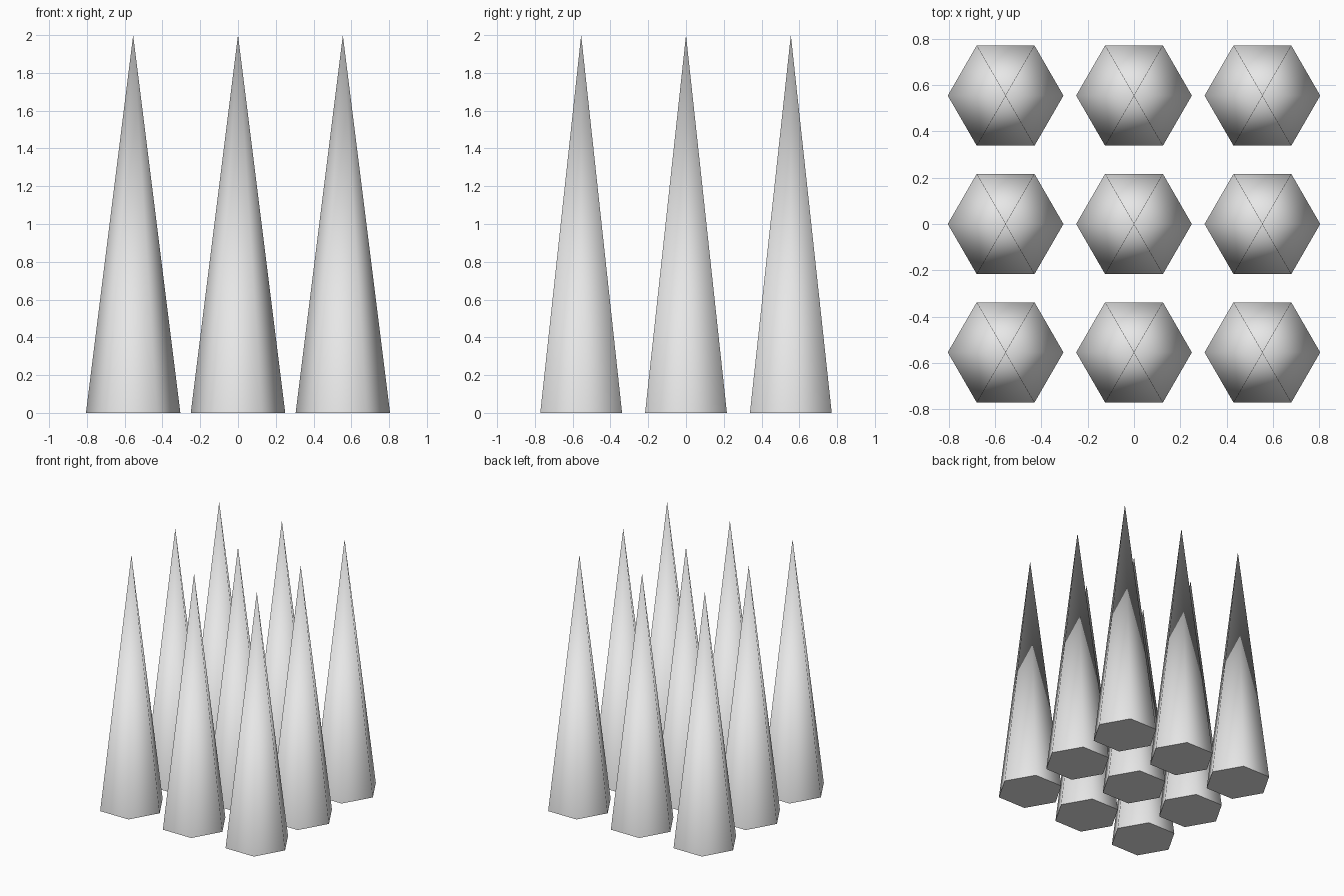
import bpy
import bmesh
from math import radians
from mathutils import Matrix

cube = bpy.data.objects.get("Cube")
if cube:
    bpy.data.objects.remove(cube, do_unlink=True)

RADIUS, HEIGHT, SPACING = 0.25, 2.0, 0.555

grey = bpy.data.materials.new("light_grey")
grey.use_nodes = True
grey.diffuse_color = (0.8, 0.8, 0.8, 1)
grey.node_tree.nodes["Principled BSDF"].inputs["Base Color"].default_value = (0.8, 0.8, 0.8, 1)

# One six-sided spike: smooth sides, flat base, corners pointing along x
mesh = bpy.data.meshes.new("spike")
bm = bmesh.new()
bmesh.ops.create_cone(bm, cap_ends=True, cap_tris=False, segments=6,
                      radius1=RADIUS, radius2=0, depth=HEIGHT)
bmesh.ops.remove_doubles(bm, verts=bm.verts, dist=0.0001)
bmesh.ops.transform(bm, verts=bm.verts,
                    matrix=Matrix.Translation((0, 0, HEIGHT / 2)) @ Matrix.Rotation(radians(90), 4, "Z"))
bm.normal_update()
for face in bm.faces:
    face.smooth = face.normal.z > -0.5
# Keep the rim crisp between the sides and the base
for edge in bm.edges:
    if any(not f.smooth for f in edge.link_faces):
        edge.smooth = False
bm.to_mesh(mesh)
bm.free()
mesh.materials.append(grey)

# Three by three grid of spikes
for row, y in (("front", -1), ("middle", 0), ("back", 1)):
    for side, x in (("right", -1), ("centre", 0), ("left", 1)):
        spike = bpy.data.objects.new(f"spike_{row}_{side}", mesh)
        spike.location = (x * SPACING, y * SPACING, 0)
        bpy.context.collection.objects.link(spike)
